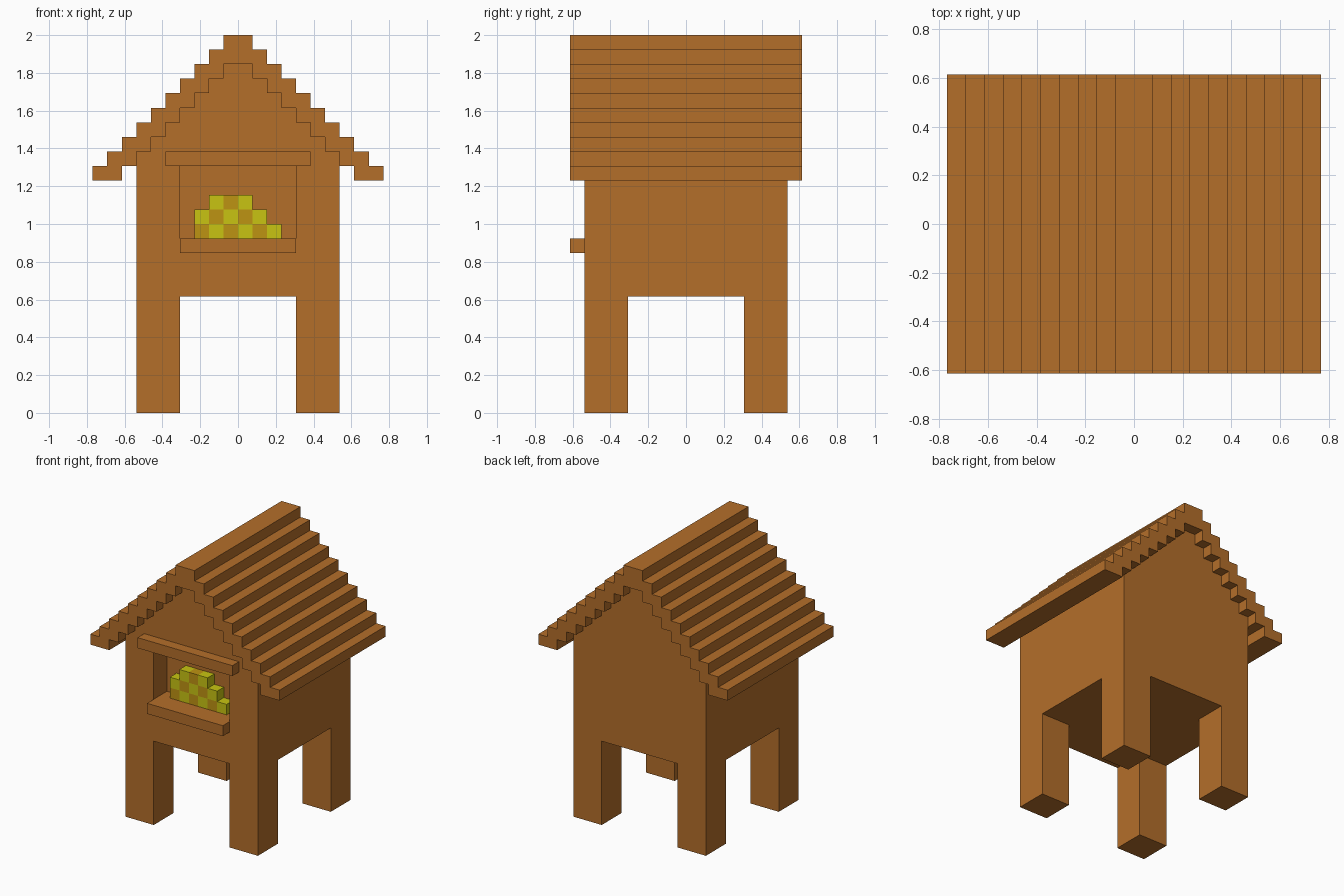
import bpy, bmesh

if "Cube" in bpy.data.objects:
    bpy.data.objects.remove(bpy.data.objects["Cube"])

U = 2 / 26  # one block


def material(name, rgb):
    m = bpy.data.materials.new(name)
    m.diffuse_color = (*rgb, 1)
    m.use_nodes = True
    m.node_tree.nodes["Principled BSDF"].inputs["Base Color"].default_value = m.diffuse_color
    return m


WOOD = material("wood brown", (0.456, 0.156, 0.023))
YELLOW = material("bright yellow", (0.578, 0.552, 0.006))
GOLD = material("dark gold", (0.515, 0.292, 0.006))


def prism(name, outline, y0, y1, mat):
    """Extrude an (x, z) outline from y0 to y1, all in blocks."""
    bm = bmesh.new()
    face = bm.faces.new([bm.verts.new((x * U, y0 * U, z * U)) for x, z in outline])
    out = bmesh.ops.extrude_face_region(bm, geom=[face])
    verts = [v for v in out["geom"] if isinstance(v, bmesh.types.BMVert)]
    bmesh.ops.translate(bm, verts=verts, vec=(0, (y1 - y0) * U, 0))
    bmesh.ops.recalc_face_normals(bm, faces=bm.faces)
    mesh = bpy.data.meshes.new(name)
    bm.to_mesh(mesh)
    bm.free()
    mesh.materials.append(mat)
    obj = bpy.data.objects.new(name, mesh)
    bpy.context.collection.objects.link(obj)
    return obj


def box(name, x0, x1, y0, y1, z0, z1, mat=WOOD):
    return prism(name, [(x0, z0), (x1, z0), (x1, z1), (x0, z1)], y0, y1, mat)


def stair(half, z):
    """Right-hand steps climbing inward to a half width of one block."""
    return [(half - i, z + i + d) for i in range(half) for d in (0, 1)]


def mirror(points):
    return [(-x, z) for x, z in reversed(points)]


# House body with stepped gables, standing on four legs
side = [(7, 0)] + stair(7, 17)[1:]
body = prism("house_body", side + mirror(side), -7, 7, WOOD)

# Cut the space between the legs and the window recess
cutters = [
    box("leg_gap_front_back", -4, 4, -9, 9, -1, 8),
    box("leg_gap_sides", -9, 9, -4, 4, -1, 8),
    box("window_cutter", -4, 4, -9, -5, 12, 17),
]
for c in cutters:
    mod = body.modifiers.new(c.name, "BOOLEAN")
    mod.operation = "DIFFERENCE"
    mod.solver = "EXACT"
    mod.object = c
    c.hide_render = True
    c.hide_viewport = True

# Stepped roof shell overhanging on all sides
outer, inner = stair(10, 16), stair(8, 16)
prism("roof", outer + mirror(outer) + mirror(inner)[::-1] + inner[::-1], -8, 8, WOOD)

# Window trim
box("window_ledge", -4, 4, -8, -7, 11, 12)
box("window_header", -5, 5, -8, -7, 17, 18)

# Chequered pile inside the window
for z, x0, x1 in ((12, -3, 3), (13, -3, 2), (14, -2, 1)):
    for x in range(x0, x1):
        box("pile_block", x, x + 1, -6, -5, z, z + 1, GOLD if (x + z) % 2 else YELLOW)
